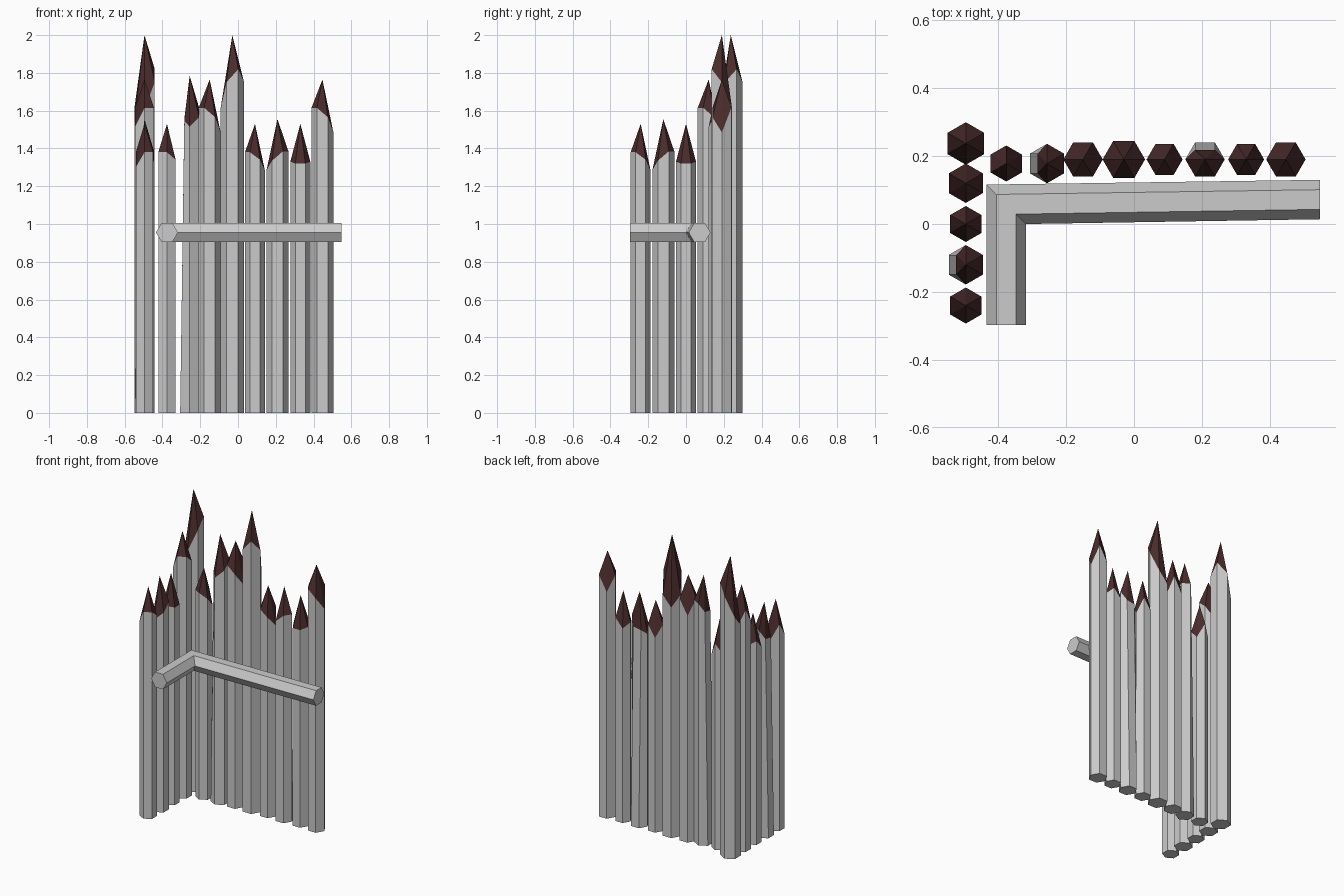
import bpy, bmesh, math
from mathutils import Vector

if "Cube" in bpy.data.objects:
    bpy.data.objects.remove(bpy.data.objects["Cube"], do_unlink=True)


def material(name, colour):
    mat = bpy.data.materials.new(name)
    mat.use_nodes = True
    mat.diffuse_color = (*colour, 1)
    mat.node_tree.nodes["Principled BSDF"].inputs["Base Color"].default_value = (*colour, 1)
    return mat


WOOD = material("grey wood", (0.6, 0.6, 0.6))
TIP = material("dark brown tip", (0.07, 0.025, 0.025))


def finish(name, bm, mats):
    bmesh.ops.recalc_face_normals(bm, faces=bm.faces)
    mesh = bpy.data.meshes.new(name)
    bm.to_mesh(mesh)
    bm.free()
    for mat in mats:
        mesh.materials.append(mat)
    obj = bpy.data.objects.new(name, mesh)
    bpy.context.collection.objects.link(obj)


def skin(bm, lower, upper):
    faces = []
    for i in range(len(lower)):
        j = (i + 1) % len(lower)
        faces.append(bm.faces.new((lower[i], lower[j], upper[j], upper[i])))
    return faces


# Stake kinds: radius, drop from the tip to each shoulder corner, flattened back
KINDS = {
    "tall": (0.0625, (0.25, 0.39, 0.46, 0.39, 0.25, 0.18), 0),
    "medium": (0.058, (0.28, 0.15, 0.25, 0.15, 0.15, 0.2), 0),
    "small": (0.053, (0.25, 0.15, 0.23, 0.15, 0.15, 0.19), 0),
    "even": (0.053, (0.2, 0.17, 0.23, 0.2, 0.21, 0.21), 0),
    "tapered": (0.058, (0.17, 0.23, 0.24, 0.27, 0.22, 0.17), 0.022),
}


def stake(name, kind, x, y, height, turn=0):
    radius, drops, inset = KINDS[kind]
    bm = bmesh.new()
    spin = math.radians(turn)

    def vert(px, py, z):
        c, s = math.cos(spin), math.sin(spin)
        return bm.verts.new((x + px * c - py * s, y + px * s + py * c, z))

    base, shoulder = [], []
    for i, drop in enumerate(drops):
        a = math.radians(60 * i)
        px, py = radius * math.cos(a), radius * math.sin(a)
        base.append(vert(px, py, 0))
        shoulder.append(vert(px, py - (inset if i in (1, 2) else 0), height - drop))
    apex = vert(0, 0, height)
    bm.faces.new(base[::-1])
    skin(bm, base, shoulder)
    for i in range(6):
        face = bm.faces.new((shoulder[i], shoulder[(i + 1) % 6], apex))
        face.material_index = 1
    finish(name, bm, (WOOD, TIP))


# Five stakes repeated, turned a quarter, along the short side wall
RUN = [("medium", 0.447, 1.765), ("even", 0.33, 1.53), ("tapered", 0.209, 1.555),
       ("small", 0.09, 1.53), ("tall", -0.03, 2.0)]
SIDE_Y = (0.12, 0, -0.12, -0.24, 0.237)
for (kind, x, height), side_y in zip(RUN, SIDE_Y):
    stake("back_stake_" + kind, kind, x, 0.19, height)
    stake("side_stake_" + kind, kind, -0.495, side_y, height, 90)

# Remaining back stakes near the corner
stake("back_stake_inner", "medium", -0.15, 0.19, 1.765)
stake("back_stake_turned", "tapered", -0.256, 0.178, 1.785, 90)
stake("back_stake_corner", "small", -0.376, 0.178, 1.53, 30)

# Mitred six-sided rail running along both walls
bm = bmesh.new()
rings = []
for centre, side in (((-0.376, -0.297), (-1, 0)),
                     ((-0.376, 0.058), (-1, 1)),
                     ((0.547, 0.072), (0, 1))):
    ring = []
    for i in range(6):
        a = math.radians(60 * i)
        offset = Vector((*side, 0)) * math.cos(a) + Vector((0, 0, math.sin(a)))
        ring.append(bm.verts.new(Vector((*centre, 0.955)) + offset * 0.058))
    rings.append(ring)
skin(bm, rings[0], rings[1])
skin(bm, rings[1], rings[2])
bm.faces.new(rings[0][::-1])
bm.faces.new(rings[2])
finish("cross_rail", bm, (WOOD,))
